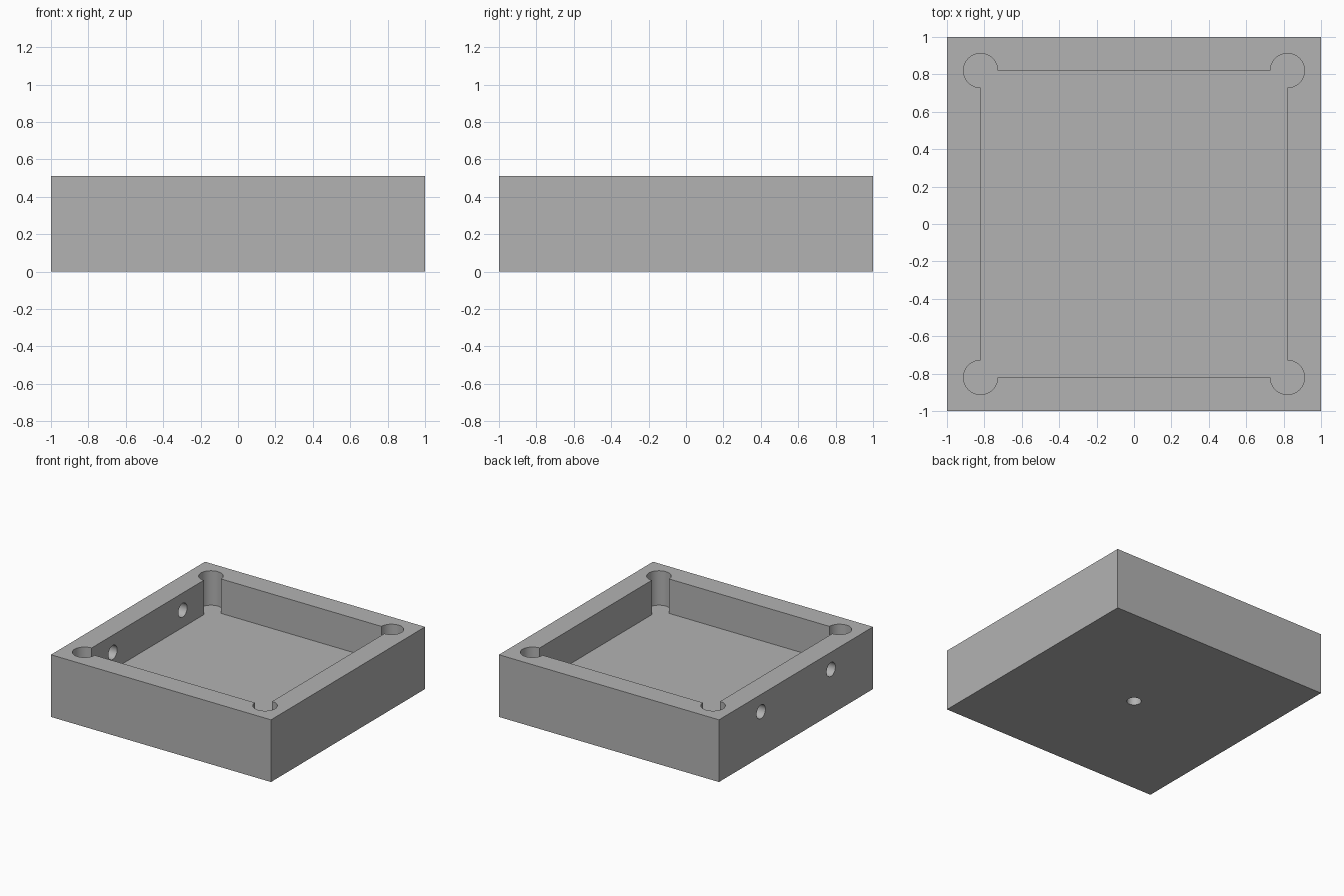
import bpy, bmesh
from math import cos, sin, radians, pi
from mathutils import Matrix, Vector

HEIGHT, FLOOR = 0.511, 0.228      # outer height, top of the floor
INNER, CORNER_R = 0.8205, 0.0915  # pocket half width, corner relief radius
HOLE_Z = (HEIGHT + FLOOR) / 2

cube = bpy.data.objects.get("Cube")
if cube:
    bpy.data.objects.remove(cube, do_unlink=True)

grey = bpy.data.materials.new("plain grey")
grey.use_nodes = True
colour = (0.45, 0.45, 0.45, 1)
grey.diffuse_color = colour
grey.node_tree.nodes["Principled BSDF"].inputs["Base Color"].default_value = colour


def make_object(name, bm):
    bmesh.ops.recalc_face_normals(bm, faces=bm.faces)
    mesh = bpy.data.meshes.new(name)
    bm.to_mesh(mesh)
    bm.free()
    mesh.materials.append(grey)
    obj = bpy.data.objects.new(name, mesh)
    bpy.context.collection.objects.link(obj)
    return obj


def cylinder(name, radius, depth, matrix):
    bm = bmesh.new()
    bmesh.ops.create_cone(bm, cap_ends=True, segments=48, radius1=radius,
                          radius2=radius, depth=depth, matrix=matrix)
    return make_object(name, bm)


# Outer block
bm = bmesh.new()
bmesh.ops.create_cube(bm, size=1, matrix=Matrix.Translation((0, 0, HEIGHT / 2))
                      @ Matrix.Diagonal((2, 2, HEIGHT, 1)))
tray = make_object("square_tray", bm)

# Pocket outline: a square with a three-quarter round relief at each corner
bm = bmesh.new()
outline = []
for k in range(4):
    turn = Matrix.Rotation(k * pi / 2, 4, 'Z')
    for step in range(37):
        a = radians(-90 + step * 7.5)
        point = Vector((INNER + CORNER_R * cos(a), INNER + CORNER_R * sin(a), FLOOR))
        outline.append(bm.verts.new(turn @ point))
base = bm.faces.new(outline)
top = bmesh.ops.extrude_face_region(bm, geom=[base])["geom"]
bmesh.ops.translate(bm, vec=(0, 0, 0.5),
                    verts=[v for v in top if isinstance(v, bmesh.types.BMVert)])
cutters = [make_object("pocket_cutter", bm)]

# Two wire holes through one side wall
for y in (-0.4545, 0.4545):
    cutters.append(cylinder("side_hole_cutter", 0.057, 0.3,
                            Matrix.Translation((-0.92, y, HOLE_Z))
                            @ Matrix.Rotation(pi / 2, 4, 'Y')))

# Blind hole in the middle of the underside
cutters.append(cylinder("bottom_hole_cutter", 0.055, 0.26, Matrix.Identity(4)))

# Cut everything out of the block, then drop the cutters
bpy.ops.object.select_all(action='DESELECT')
tray.select_set(True)
bpy.context.view_layer.objects.active = tray
for cutter in cutters:
    cutter.hide_render = True
    mod = tray.modifiers.new("cut", 'BOOLEAN')
    mod.operation, mod.solver, mod.object = 'DIFFERENCE', 'EXACT', cutter
    bpy.ops.object.modifier_apply(modifier=mod.name)
    bpy.data.objects.remove(cutter, do_unlink=True)
bpy.ops.object.shade_smooth_by_angle(angle=radians(30))
